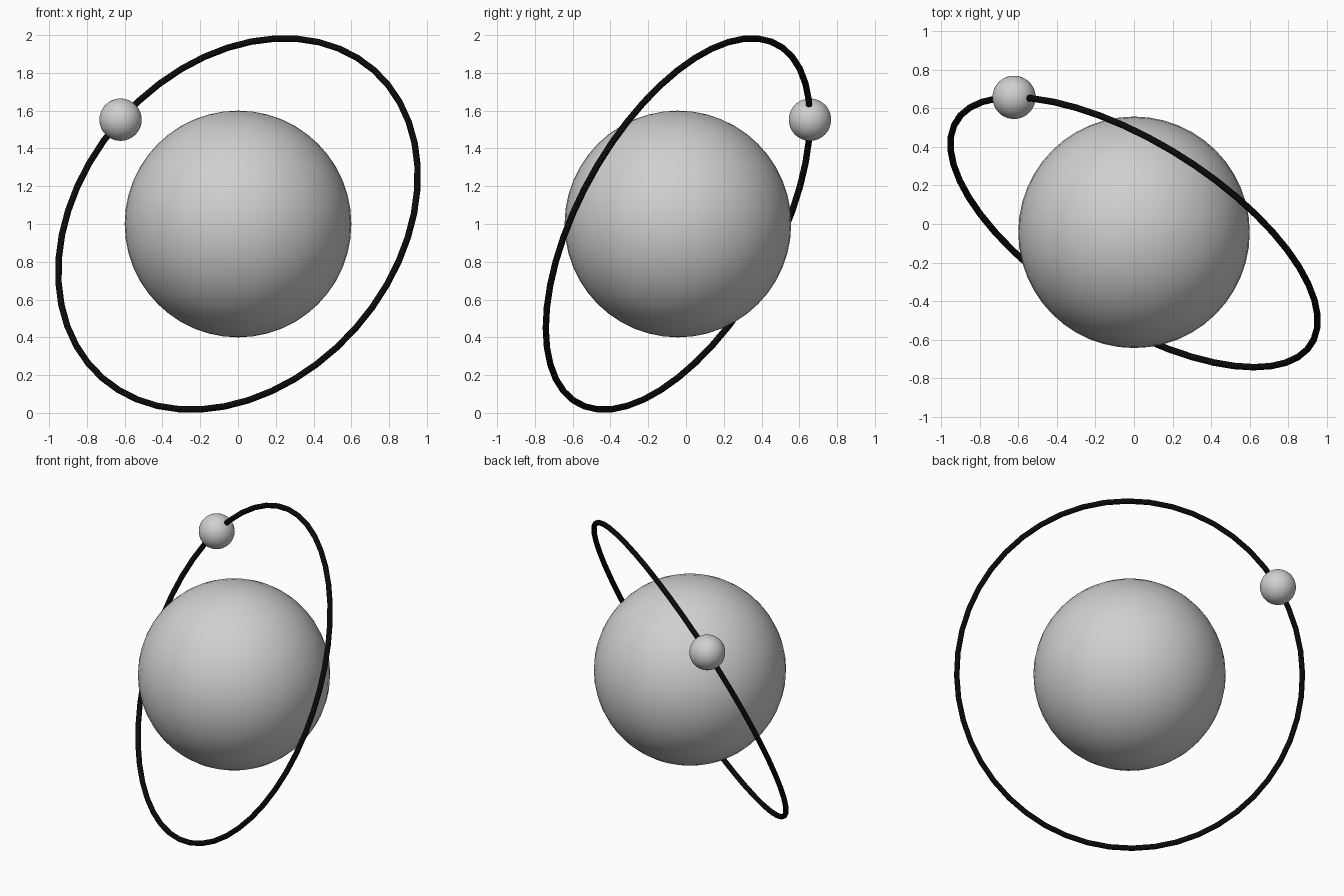
import bpy
from mathutils import Vector, Matrix

if "Cube" in bpy.data.objects:
    bpy.data.objects.remove(bpy.data.objects["Cube"])


def material(name, value):
    m = bpy.data.materials.new(name)
    m.diffuse_color = (value, value, value, 1)
    m.use_nodes = True
    m.node_tree.nodes["Principled BSDF"].inputs["Base Color"].default_value = m.diffuse_color
    return m


grey = material("light grey", 0.63)
black = material("black", 0.003)

CENTRE = Vector((0, -0.043, 1.0))
NORMAL = Vector((0.482, 0.765, -0.426)).normalized()
TUBE = 0.017
# ring size follows from the model's height of 2
RING = (1 - TUBE) / (1 - NORMAL.z ** 2) ** 0.5

# direction to the moon, kept inside the orbit plane
out = Vector((-0.625, 0.69, 0.555))
out = (out - NORMAL * out.dot(NORMAL)).normalized()
side = NORMAL.cross(out)
axes = Matrix((out, side, NORMAL)).transposed()


def finish(name, mat):
    ob = bpy.context.object
    ob.name = name
    ob.data.materials.append(mat)
    bpy.ops.object.shade_smooth()
    return ob


def ball(name, centre, radius, segments, rings):
    bpy.ops.mesh.primitive_uv_sphere_add(segments=segments, ring_count=rings,
                                         radius=radius, location=centre)
    return finish(name, grey)


# Large central sphere and small orbiting sphere
ball("planet", CENTRE, 0.6, 48, 24)
ball("moon", CENTRE + out * RING, 0.112, 48, 24)

# Thin tilted orbit ring
bpy.ops.mesh.primitive_torus_add(major_radius=RING, minor_radius=TUBE,
                                 major_segments=48, minor_segments=12)
ring = finish("orbit_ring", black)
ring.matrix_world = Matrix.Translation(CENTRE) @ axes.to_4x4()
